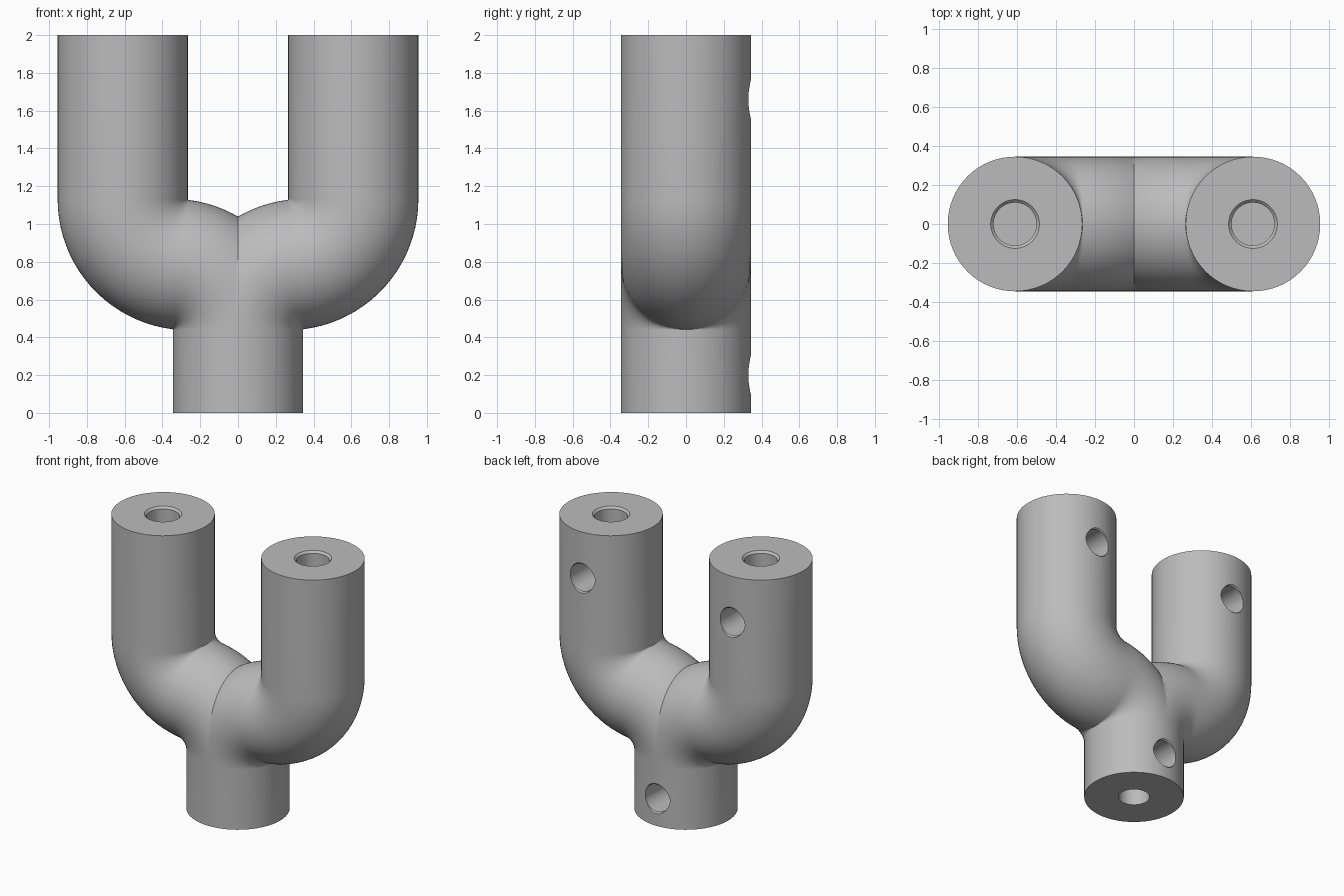
import bpy, bmesh, math
from mathutils import Vector, Matrix

cube = bpy.data.objects.get("Cube")
if cube:
    bpy.data.objects.remove(cube)

SIDES = 64
PIPE = 0.345            # pipe radius
BEND = 0.348            # bend radius of the pipe centre line
LEG_X = 0.61            # sideways offset of each upper arm
STEM_TOP = 0.44
TOP = 2.0

grey = bpy.data.materials.new("plain_grey")
grey.use_nodes = True
grey.diffuse_color = (0.5, 0.5, 0.5, 1)
grey.node_tree.nodes["Principled BSDF"].inputs["Base Color"].default_value = (0.5, 0.5, 0.5, 1)


def loft(name, stations, cut=False):
    """Skin circles given as (centre, normal tilt in the xz plane, radius)."""
    bm = bmesh.new()
    rings = []
    for centre, tilt, radius in stations:
        side = Vector((math.cos(tilt), 0, -math.sin(tilt)))
        ring = []
        for i in range(SIDES):
            a = math.tau * i / SIDES
            offset = side * math.cos(a) + Vector((0, math.sin(a), 0))
            ring.append(bm.verts.new(Vector(centre) + offset * radius))
        rings.append(ring)
    for low, high in zip(rings, rings[1:]):
        for i in range(SIDES):
            j = (i + 1) % SIDES
            bm.faces.new((low[i], low[j], high[j], high[i]))
    bm.faces.new(rings[0][::-1])
    bm.faces.new(rings[-1])
    if cut:
        # keep only the half on the model's left
        bmesh.ops.bisect_plane(bm, geom=bm.verts[:] + bm.edges[:] + bm.faces[:], dist=1e-5,
                               plane_co=(0, 0, 0), plane_no=(1, 0, 0), clear_inner=True)
    mesh = bpy.data.meshes.new(name)
    bm.to_mesh(mesh)
    bm.free()
    mesh.materials.append(grey)
    obj = bpy.data.objects.new(name, mesh)
    bpy.context.collection.objects.link(obj)
    return obj


def apply(obj, modifier):
    bpy.context.view_layer.objects.active = obj
    bpy.ops.object.modifier_apply(modifier=modifier.name)


# S-shaped centre line: stem, outward bend, upward bend, arm
turn = math.acos(1 - LEG_X / (2 * BEND))
arm_start = STEM_TOP + 2 * BEND * math.sin(turn)
STEPS = 20
path = [((0, 0, 0), 0, PIPE)]
for i in range(STEPS + 1):
    t = turn * i / STEPS
    path.append(((BEND * (1 - math.cos(t)), 0, STEM_TOP + BEND * math.sin(t)), t, PIPE))
for i in reversed(range(STEPS)):
    t = turn * i / STEPS
    path.append(((LEG_X - BEND * (1 - math.cos(t)), 0, arm_start - BEND * math.sin(t)), t, PIPE))
path.append(((LEG_X, 0, TOP), 0, PIPE))

# Forked pipe body
body = loft("forked_pipe", path, cut=True)
mirror = body.modifiers.new("mirror", 'MIRROR')
mirror.merge_threshold = 0.0005
apply(body, mirror)


def drill(position, direction, depth, radius, chamfer):
    """Blind hole with a chamfered mouth, bored against the given direction."""
    profile = [(-depth, radius), (-chamfer, radius), (0, radius + chamfer), (0.1, radius + chamfer)]
    if chamfer == 0:
        profile = [(-depth, radius), (0.1, radius)]
    cutter = loft("hole_cutter", [((0, 0, z), 0, r) for z, r in profile])
    turn_to = Vector((0, 0, 1)).rotation_difference(Vector(direction)).to_matrix().to_4x4()
    cutter.data.transform(Matrix.Translation(position) @ turn_to)
    cutter.hide_render = True
    boolean = body.modifiers.new("hole", 'BOOLEAN')
    boolean.operation = 'DIFFERENCE'
    boolean.solver = 'EXACT'
    boolean.object = cutter
    apply(body, boolean)
    bpy.data.objects.remove(cutter)


# Sockets in the pipe ends and screw holes in the back
UP, DOWN, BACK = (0, 0, 1), (0, 0, -1), (0, 1, 0)
for x in (-LEG_X, LEG_X):
    drill((x, 0, TOP), UP, 0.55, 0.11, 0.015)
    drill((x, PIPE, 1.66), BACK, PIPE, 0.1, 0.01)
drill((0, 0, 0), DOWN, 0.4, 0.107, 0)
drill((0, PIPE, 0.2), BACK, PIPE, 0.1, 0.01)

# Smooth walls, crisp rims
bpy.ops.object.select_all(action='DESELECT')
body.select_set(True)
bpy.context.view_layer.objects.active = body
bpy.ops.object.shade_smooth_by_angle(angle=math.radians(30))
